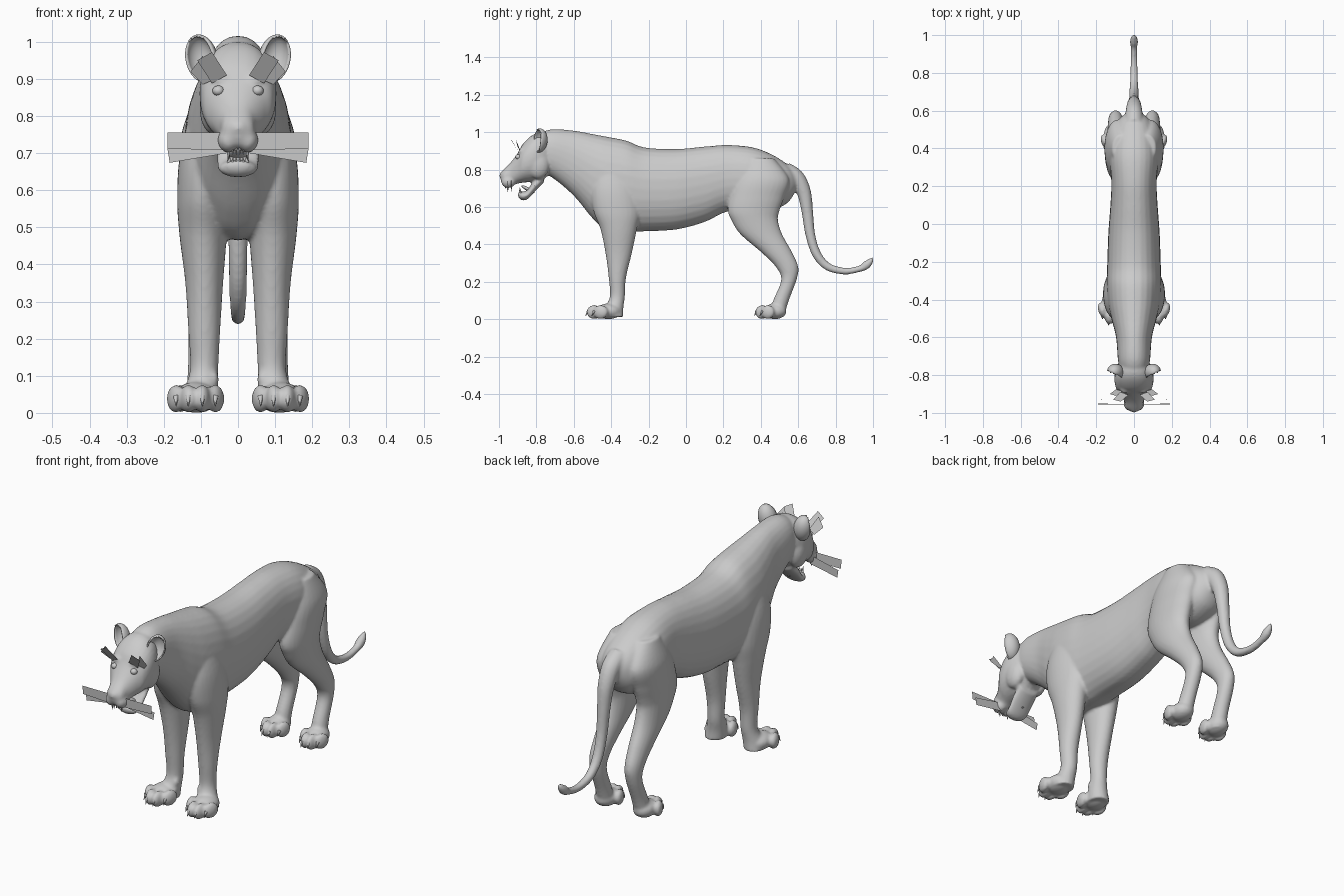
import bpy, bmesh, math
from mathutils import Vector, Matrix

if "Cube" in bpy.data.objects:
    bpy.data.objects.remove(bpy.data.objects["Cube"])


def catmull(rows, steps=6):
    # smooth interpolation through section rows
    out = []
    n = len(rows)
    for i in range(n - 1):
        p = [rows[max(i - 1, 0)], rows[i], rows[i + 1], rows[min(i + 2, n - 1)]]
        for k in range(steps):
            t = k / steps
            out.append([0.5 * (2 * b + (c - a) * t + (2 * a - 5 * b + 4 * c - d) * t * t
                               + (3 * b - a - 3 * c + d) * t ** 3) for a, b, c, d in zip(*p)])
    out.append(list(rows[-1]))
    return out


def skin(bm, rings):
    # bridge closed rings of points and cap both ends
    vr = [[bm.verts.new(p) for p in r] for r in rings]
    n = len(vr[0])
    for a, b in zip(vr, vr[1:]):
        for i in range(n):
            bm.faces.new((a[i], a[(i + 1) % n], b[(i + 1) % n], b[i]))
    bm.faces.new(vr[0])
    bm.faces.new(vr[-1])


def unit_ring(n=28, e=2.0):
    pts = []
    for i in range(n):
        t = 2 * math.pi * i / n
        c, s = math.cos(t), math.sin(t)
        pts.append((math.copysign(abs(c) ** (2 / e), c), math.copysign(abs(s) ** (2 / e), s)))
    return pts


def loft_y(bm, rows, e=2.0):
    # rows: y, z top, z bottom, half width
    skin(bm, [[(w * c, y, (t + b) / 2 + (t - b) / 2 * s) for c, s in unit_ring(e=e)]
              for y, t, b, w in catmull(rows)])


def loft_z(bm, rows, side):
    # rows: z, y centre, y half, x centre, x half
    skin(bm, [[(side * x + hx * c, y + hy * s, z) for c, s in unit_ring()]
              for z, y, hy, x, hx in catmull(rows)])


def blob(bm, pos, size, rot_z=0, rot_x=0):
    m = (Matrix.Translation(pos) @ Matrix.Rotation(rot_z, 4, 'Z') @ Matrix.Rotation(rot_x, 4, 'X')
         @ Matrix.Diagonal((*size, 1)))
    return bmesh.ops.create_uvsphere(bm, u_segments=20, v_segments=12, radius=1, matrix=m)['verts']


def spike(bm, base, tip, r):
    base, tip = Vector(base), Vector(tip)
    d = tip - base
    m = Matrix.Translation((base + tip) / 2) @ d.to_track_quat('Z', 'Y').to_matrix().to_4x4()
    bmesh.ops.create_cone(bm, cap_ends=True, segments=8, radius1=r, radius2=r * 0.1,
                          depth=d.length, matrix=m)


def finish(bm, name, smooth=True):
    if smooth:
        bmesh.ops.recalc_face_normals(bm, faces=bm.faces)
    me = bpy.data.meshes.new(name)
    bm.to_mesh(me)
    bm.free()
    ob = bpy.data.objects.new(name, me)
    bpy.context.collection.objects.link(ob)
    for o in bpy.context.selected_objects:
        o.select_set(False)
    ob.select_set(True)
    bpy.context.view_layer.objects.active = ob
    if smooth:
        bpy.ops.object.shade_smooth_by_angle(angle=math.radians(50))
    return ob


body = bmesh.new()
claws = bmesh.new()

# torso and neck
loft_y(body, [(-.80, .985, .79, .07), (-.72, 1.015, .76, .085), (-.60, 1.008, .66, .095),
              (-.50, .99, .54, .12), (-.42, .975, .475, .138), (-.32, .955, .465, .145),
              (-.22, .918, .47, .142), (-.05, .91, .48, .136), (.10, .923, .52, .125),
              (.22, .931, .575, .12), (.35, .92, .58, .13), (.45, .885, .58, .12),
              (.54, .83, .62, .09), (.59, .78, .69, .04)], 2.2)

# skull and upper muzzle
loft_y(body, [(-.72, .98, .78, .07), (-.77, 1.0, .745, .095), (-.82, .985, .735, .104),
              (-.87, .94, .73, .095), (-.90, .888, .725, .074), (-.94, .835, .712, .05),
              (-.975, .80, .717, .042), (-.99, .785, .74, .022)], 2.2)

# lower jaw and nose
loft_y(body, [(-.76, .79, .73, .055), (-.81, .745, .68, .06), (-.85, .69, .64, .056),
              (-.88, .682, .637, .046), (-.898, .68, .655, .022)])
blob(body, (0, -.98, .768), (.024, .018, .02))

# tail
tail = catmull([(.53, .79, .05), (.59, .755, .045), (.63, .68, .038), (.648, .58, .031),
                (.665, .45, .026), (.70, .345, .024), (.76, .28, .021), (.85, .257, .018),
                (.93, .27, .017), (.965, .29, .022), (.99, .315, .014), (1.0, .33, .004)])
rings = []
for i, (y, z, r) in enumerate(tail):
    a, b = tail[max(i - 1, 0)], tail[min(i + 1, len(tail) - 1)]
    d = Vector((0, b[0] - a[0], b[1] - a[1])).normalized()
    up = Vector((0, -d.z, d.y))
    rings.append([Vector((0, y, z)) + Vector((r * c, 0, 0)) + up * r * s for c, s in unit_ring(20)])
skin(body, rings)

FRONT = [(.84, -.40, .07, .075, .045), (.70, -.385, .12, .09, .066), (.58, -.37, .125, .095, .069),
         (.48, -.36, .097, .094, .064), (.35, -.36, .07, .091, .051), (.22, -.367, .046, .091, .043),
         (.12, -.367, .04, .091, .038), (.06, -.385, .05, .10, .046), (.012, -.39, .055, .108, .05)]
HIND = [(.86, .40, .07, .07, .045), (.75, .41, .14, .086, .067), (.65, .38, .145, .089, .066),
        (.58, .362, .138, .089, .063), (.53, .367, .125, .089, .06), (.455, .402, .112, .09, .055),
        (.36, .483, .083, .094, .047), (.28, .54, .06, .097, .04), (.21, .55, .041, .098, .036),
        (.10, .508, .042, .10, .036), (.015, .482, .042, .104, .042)]
TOES = [(-.053, -.038, .3), (-.018, -.075, .1), (.02, -.075, -.1), (.053, -.042, -.35)]

for s in (-1, 1):
    # legs
    loft_z(body, FRONT, s)
    loft_z(body, HIND, s)
    # paws with toes and claws
    for px, py, k in ((.114, -.415, 1.0), (.107, .475, .9)):
        blob(body, (s * px, py, .042), (.058 * k, .07 * k, .042))
        for tx, ty, a in TOES:
            x, y = s * (px + tx * k), py + ty * k
            blob(body, (x, y, .038), (.022 * k, .042 * k, .038), -s * a * -1)
            spike(claws, (x, y - .032 * k, .045), (x, y - .047 * k, .018), .008)
    # dew claw bump
    blob(body, (s * .066, -.39, .09), (.014, .02, .025))
    # cheeks, muzzle pads, brows
    blob(body, (s * .066, -.79, .825), (.038, .06, .075))
    blob(body, (s * .025, -.95, .735), (.03, .038, .034))
    blob(body, (s * .045, -.872, .897), (.03, .025, .02))

body_ob = finish(body, "body")
rm = body_ob.modifiers.new("merge", 'REMESH')
rm.mode = 'VOXEL'
rm.voxel_size = .0075
rm.use_smooth_shade = True
sm = body_ob.modifiers.new("soften", 'SMOOTH')
sm.factor = .5
sm.iterations = 4
for m in ("merge", "soften"):
    bpy.ops.object.modifier_apply(modifier=m)
finish(claws, "claws")

# cupped ears
ears = bmesh.new()
for s in (-1, 1):
    m = Matrix.Translation((s * .098, -.785, .955)) @ Matrix.Rotation(s * .45, 4, 'Z') \
        @ Matrix.Rotation(s * .25, 4, 'Y') @ Matrix.Diagonal((.044, .045, .066, 1))
    vs = bmesh.ops.create_uvsphere(ears, u_segments=24, v_segments=16, radius=1)['verts']
    front = [v for v in vs if v.co.y < -.35]
    keep = [v for v in vs if v.co.y >= -.35]
    bmesh.ops.transform(ears, matrix=m, verts=keep)
    bmesh.ops.delete(ears, geom=front, context='VERTS')
ear_ob = finish(ears, "ears")
so = ear_ob.modifiers.new("thickness", 'SOLIDIFY')
so.thickness = .006

# eyes
eyes = bmesh.new()
for s in (-1, 1):
    blob(eyes, (s * .053, -.896, .868), (.016, .016, .014))
finish(eyes, "eyes")

# teeth and tongue
teeth = bmesh.new()
for s in (-1, 1):
    spike(teeth, (s * .026, -.955, .715), (s * .025, -.952, .68), .007)
    spike(teeth, (s * .024, -.882, .675), (s * .025, -.89, .705), .006)
    for i in range(2):
        spike(teeth, (s * (.005 + .009 * i), -.965, .715), (s * (.005 + .009 * i), -.965, .695), .004)
        spike(teeth, (s * (.005 + .009 * i), -.89, .675), (s * (.005 + .009 * i), -.892, .69), .004)
finish(teeth, "teeth")
tongue = bmesh.new()
blob(tongue, (0, -.845, .695), (.026, .04, .01), 0, -.5)
finish(tongue, "tongue")

# whisker and brow cards
cards = bmesh.new()
for s in (-1, 1):
    for quad in (
        [(.03, -.955, .755), (.19, -.955, .755), (.19, -.95, .712), (.03, -.955, .708)],
        [(.03, -.935, .745), (.19, -.93, .712), (.184, -.93, .674), (.03, -.935, .70)],
        [(.03, -.905, .91), (.07, -.94, .972), (.11, -.93, .95), (.07, -.89, .888)],
        [(.06, -.885, .90), (.095, -.91, .962), (.128, -.90, .92), (.095, -.875, .885)],
    ):
        cards.faces.new([cards.verts.new((s * x, y, z)) for x, y, z in quad])
finish(cards, "whiskers", smooth=False)
